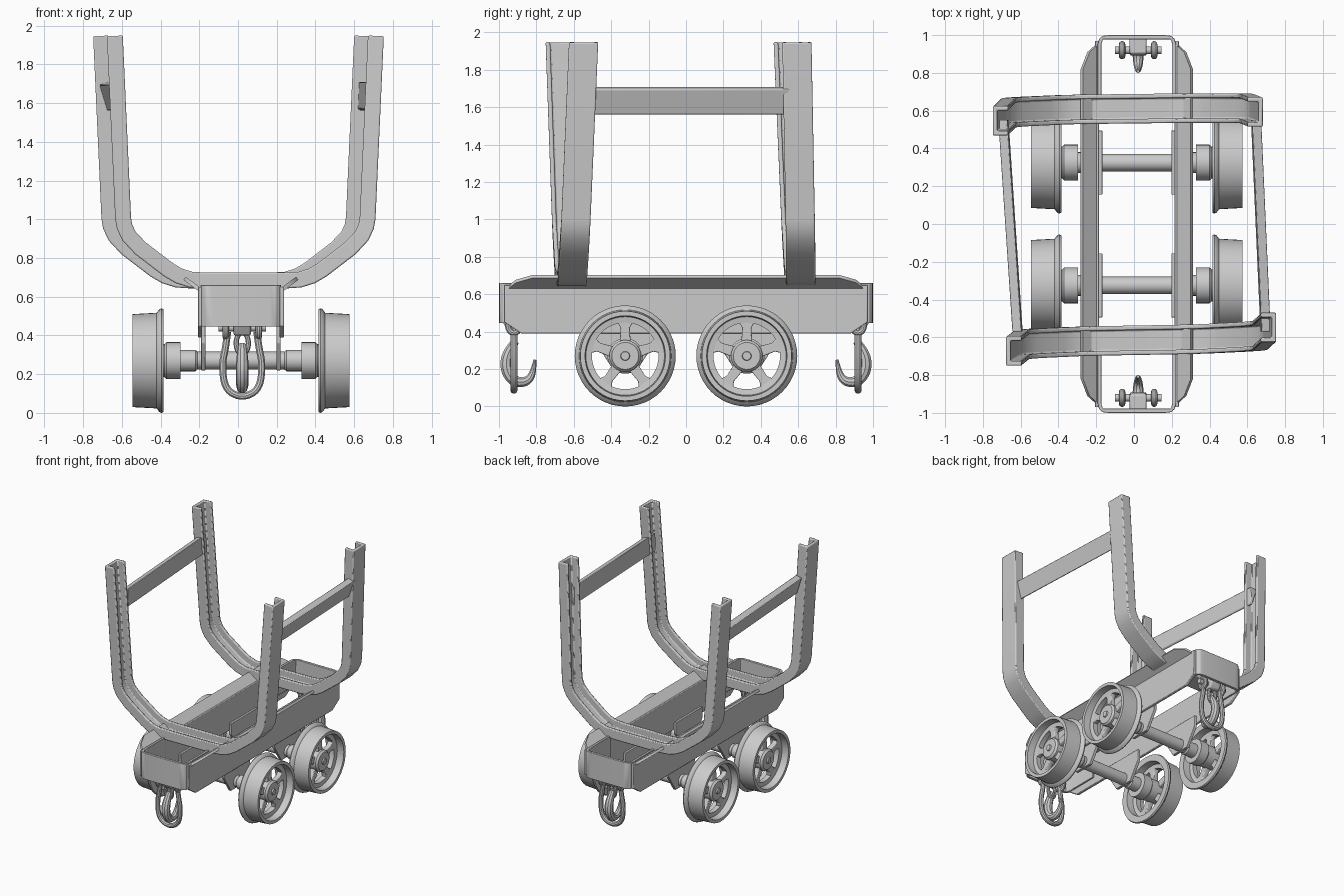
import bpy, bmesh, math
from mathutils import Vector

if "Cube" in bpy.data.objects:
    bpy.data.objects.remove(bpy.data.objects["Cube"])

CX = 0.015  # running gear sits slightly off centre


def finish(name, bm, bevel=0.0):
    bmesh.ops.remove_doubles(bm, verts=bm.verts, dist=1e-5)
    bmesh.ops.recalc_face_normals(bm, faces=bm.faces)
    me = bpy.data.meshes.new(name)
    bm.to_mesh(me)
    bm.free()
    ob = bpy.data.objects.new(name, me)
    bpy.context.collection.objects.link(ob)
    smooth(ob)
    if bevel:
        m = ob.modifiers.new("bevel", 'BEVEL')
        m.width, m.segments, m.limit_method = bevel, 2, 'ANGLE'
    return ob


def smooth(ob):
    bpy.ops.object.select_all(action='DESELECT')
    ob.select_set(True)
    bpy.context.view_layer.objects.active = ob
    bpy.ops.object.shade_smooth_by_angle(angle=math.radians(35))


def prism(name, pts, vec, bevel=0.0):
    """Extrude a planar outline along vec."""
    bm = bmesh.new()
    f = bm.faces.new([bm.verts.new(p) for p in pts])
    ext = bmesh.ops.extrude_face_region(bm, geom=[f], use_keep_orig=True)
    bmesh.ops.translate(bm, vec=vec, verts=[v for v in ext['geom'] if isinstance(v, bmesh.types.BMVert)])
    return finish(name, bm, bevel)


def lathe(name, prof, side, y, z, steps=40, closed=False):
    """Spin (radius, x) points round an axle-direction line."""
    bm = bmesh.new()
    vs = [bm.verts.new((CX + side * x, y, z + r)) for r, x in prof]
    pairs = list(zip(vs, vs[1:])) + ([(vs[-1], vs[0])] if closed else [])
    es = [bm.edges.new(p) for p in pairs]
    bmesh.ops.spin(bm, geom=vs + es, axis=(1, 0, 0), cent=(CX, y, z), angle=2 * math.pi, steps=steps)
    return finish(name, bm)


def loft(name, rings, bevel=0.0):
    bm = bmesh.new()
    rs = [[bm.verts.new(p) for p in r] for r in rings]
    n = len(rs[0])
    for a, b in zip(rs, rs[1:]):
        for i in range(n):
            bm.faces.new((a[i], a[(i + 1) % n], b[(i + 1) % n], b[i]))
    bm.faces.new(rs[0])
    bm.faces.new(rs[-1])
    return finish(name, bm, bevel)


def tube(name, pts, radius, cyclic=False, radii=None):
    cu = bpy.data.curves.new(name, 'CURVE')
    cu.dimensions, cu.bevel_depth, cu.bevel_resolution = '3D', radius, 3
    cu.use_fill_caps = True
    sp = cu.splines.new('NURBS')
    sp.points.add(len(pts) - 1)
    for i, p in enumerate(pts):
        sp.points[i].co = (*p, 1)
        sp.points[i].radius = radii[i] if radii else 1
    sp.use_cyclic_u, sp.use_endpoint_u, sp.order_u, sp.resolution_u = cyclic, not cyclic, 3, 5
    ob = bpy.data.objects.new(name, cu)
    bpy.context.collection.objects.link(ob)
    bpy.ops.object.select_all(action='DESELECT')
    ob.select_set(True)
    bpy.context.view_layer.objects.active = ob
    bpy.ops.object.convert(target='MESH')
    smooth(bpy.context.view_layer.objects.active)


# Two channel-section U hoops, open side facing inward
half = [(0.715, 1.945), (0.672, 1.0), (0.663, 0.95), (0.635, 0.89), (0.57, 0.82),
        (0.42, 0.705), (0.36, 0.67), (0.29, 0.648), (0.2, 0.642)]
path = [Vector((-x, z)) for x, z in half] + [Vector(p) for p in reversed(half)]
W, D, T = 0.078, 0.082, 0.024
channel = [(-W, 0), (W, 0), (W, D), (W - T, D), (W - T, T), (T - W, T), (T - W, D), (-W, D)]


def hoop(name, dx, base_y, left_y, right_y):
    rings = []
    for i, p in enumerate(path):
        t1 = (p - path[max(i - 1, 0)]).normalized()
        t2 = (path[min(i + 1, len(path) - 1)] - p).normalized()
        t = (t1 + t2).normalized()
        n = Vector((-t.y, t.x))
        k = max(0, (p.y - 0.64) / 1.3)          # lean of the posts
        y = base_y + k * ((left_y if p.x < 0 else right_y) - base_y)
        y += (0.012 if base_y < 0 else 0.008) * p.x / 0.7
        rings.append([(p.x + dx + n.x * d, y + u, p.y + n.y * d) for u, d in channel])
    loft(name, rings, 0.007)


hoop("front_hoop", 0.038, -0.615, -0.66, -0.56)
hoop("back_hoop", -0.033, 0.61, 0.555, 0.585)

# Side bars joining the hoops, wedge section
for s, name, xf, xb in ((-1, "left_bar", -0.615, -0.69), (1, "right_bar", 0.695, 0.645)):
    sec = [(0.03, 1.695), (-0.02, 1.71), (-0.026, 1.57), (-0.012, 1.56)]
    loft(name, [[(x + s * a, y, z) for a, z in sec] for x, y in ((xf, -0.57), (xb, 0.55))], 0.005)

# Chassis side plates, flared top flanges and axle hangers
for s, side in ((-1, "left"), (1, "right")):
    x0 = CX + s * 0.2
    plate = [(-0.97, 0.45), (-0.88, 0.39), (0.88, 0.39), (0.97, 0.45), (0.97, 0.65), (-0.97, 0.65)]
    prism(side + "_chassis_plate", [(x0, y, z) for y, z in plate], (s * 0.022, 0, 0), 0.004)
    flange = [(0, -0.955, 0.64), (0.05, -0.91, 0.677), (0.085, -0.82, 0.703),
              (0.085, 0.82, 0.703), (0.05, 0.91, 0.677), (0, 0.955, 0.64)]
    prism(side + "_chassis_flange", [(x0 + s * a, y, z) for a, y, z in flange], (s * 0.012, 0, -0.016))
    for y in (-0.325, 0.325):
        hang = [(-0.17, 0.45), (-0.17, 0.36), (-0.08, 0.22), (0.08, 0.22), (0.17, 0.36), (0.17, 0.45)]
        prism(side + "_axle_hanger", [(CX + s * 0.183, y + a, z) for a, z in hang], (s * 0.022, 0, 0), 0.003)

# Bent end plates closing the chassis
for e, end in ((-1, "front"), (1, "back")):
    outer = [(0.208, 0.68), (0.208, 0.95), (0.2, 0.98), (0.18, 0.996), (0.15, 1.0)]
    inner = [(x - 0.02, min(y, 0.978)) for x, y in outer]
    loop = [(x, y) for x, y in outer] + [(-x, y) for x, y in reversed(outer)]
    loop += [(-x, y) for x, y in inner] + [(x, y) for x, y in reversed(inner)]
    prism(end + "_end_plate", [(CX + x, e * y, 0.445) for x, y in loop], (0, 0, 0.215), 0.003)

# Wheels with flanged rims, hubs and spokes
Z = 0.27
rim = [(.215, .40), (.265, .40), (.27, .41), (.265, .422), (.247, .435), (.24, .56),
       (.215, .56), (.21, .505), (.178, .50), (.178, .46), (.21, .455)]
hub = [(0, .312), (.095, .312), (.095, .385), (.085, .395), (.085, .515), (.072, .53),
       (.025, .53), (.022, .54), (0, .54)]
for y in (-0.325, 0.325):
    lathe("axle", [(0, -0.35), (.055, -0.35), (.055, -.235), (.046, -.225), (.046, .225),
                   (.055, .235), (.055, 0.35), (0, 0.35)], 1, y, Z, 24)
    for s in (-1, 1):
        lathe("wheel_rim", rim, s, y, Z, 48, True)
        lathe("wheel_hub", hub, s, y, Z, 32)
        for i in range(5):
            a = math.radians(18 + 72 * i)
            c, q = math.cos(a), math.sin(a)
            shape = [(0.06, -0.03), (0.15, -0.024), (0.195, -0.05), (0.195, 0.05), (0.15, 0.024), (0.06, 0.03)]
            prism("wheel_spoke", [(CX + s * 0.46, y + r * c - t * q, Z + r * q + t * c) for r, t in shape],
                  (s * 0.04, 0, 0), 0.005)

# Couplings: lug, pin, shackle loop and hook at each end
HX = 0.022
for e, end in ((-1, "front"), (1, "back")):
    y = e * 0.92
    prism(end + "_coupling_lug", [(HX - 0.045, e * a, b) for a, b in
          ((0.89, 0.40), (0.95, 0.40), (0.985, 0.46), (0.985, 0.5), (0.9, 0.5))], (0.09, 0, 0), 0.01)
    lathe(end + "_coupling_pin", [(0, -.115), (.02, -.115), (.02, .13), (0, .13)], 1, y, 0.44, 16)
    for s in (-1, 1):
        tube(end + "_shackle_eye", [(HX + s * 0.085, y + 0.034 * math.cos(k * math.pi / 4),
             0.435 + 0.045 * math.sin(k * math.pi / 4)) for k in range(8)], 0.017, True)
    tube(end + "_shackle_loop", [(HX + a, y, b) for a, b in
         ((-0.075, 0.42), (-0.085, 0.34), (-0.105, 0.25), (-0.09, 0.12), (0, 0.075),
          (0.09, 0.12), (0.105, 0.25), (0.085, 0.34), (0.075, 0.42))], 0.019)
    tube(end + "_hook_link", [(HX + 0.034 * math.cos(k * math.pi / 4), y,
         0.36 + 0.06 * math.sin(k * math.pi / 4)) for k in range(8)], 0.014, True)
    tube(end + "_hook", [(HX, e * a, b) for a, b in
         ((0.91, 0.35), (0.955, 0.29), (0.965, 0.2), (0.92, 0.13), (0.85, 0.13), (0.815, 0.18), (0.808, 0.25))],
         0.026, False, (0.8, 1.2, 1.3, 1.2, 1.0, 0.7, 0.3))
